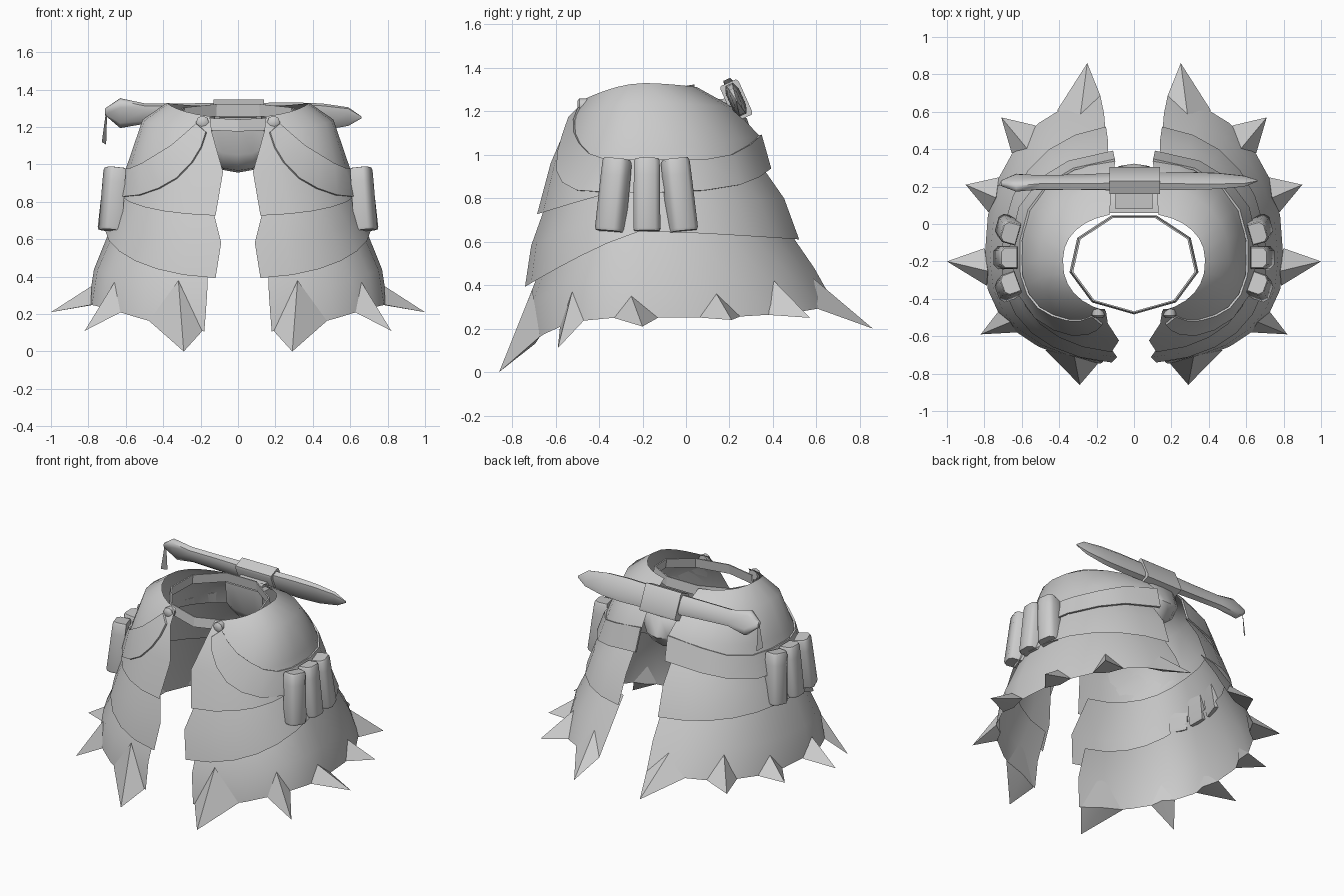
import bpy, bmesh
from math import sin, cos, acos, pi, radians
from mathutils import Vector, Matrix

if "Cube" in bpy.data.objects:
    bpy.data.objects.remove(bpy.data.objects["Cube"])

grey = bpy.data.materials.new("plain grey")
grey.use_nodes = True
grey.diffuse_color = (0.6, 0.6, 0.6, 1)
grey.node_tree.nodes["Principled BSDF"].inputs["Base Color"].default_value = (0.6, 0.6, 0.6, 1)

CY = -0.2      # depth of the waist centre
POWER = 0.88   # squareness of the outline


def make(name, verts, faces, mirror=False, smooth=40):
    mesh = bpy.data.meshes.new(name)
    mesh.from_pydata([tuple(v) for v in verts], [], faces)
    bm = bmesh.new()
    bm.from_mesh(mesh)
    bmesh.ops.recalc_face_normals(bm, faces=bm.faces)
    bm.to_mesh(mesh)
    bm.free()
    mesh.materials.append(grey)
    ob = bpy.data.objects.new(name, mesh)
    bpy.context.collection.objects.link(ob)
    if mirror:
        ob.modifiers.new("Mirror", "MIRROR").use_mirror_merge = False
    if smooth:
        bpy.ops.object.select_all(action="DESELECT")
        ob.select_set(True)
        bpy.context.view_layer.objects.active = ob
        bpy.ops.object.shade_smooth_by_angle(angle=radians(smooth))


def grid(rows, closed=False):
    """Vertices and quads of a lofted grid."""
    n = len(rows[0])
    verts = [v for r in rows for v in r]
    faces = [(i * n + j, i * n + (j + 1) % n, (i + 1) * n + (j + 1) % n, (i + 1) * n + j)
             for i in range(len(rows) - 1) for j in range(n if closed else n - 1)]
    return verts, faces


def loft(rings):
    """Closed tube with capped ends."""
    verts, faces = grid(rings, True)
    n = len(rings[0])
    faces += [tuple(range(n)), tuple(range(len(verts) - n, len(verts)))]
    return verts, faces


def on_row(row, t):
    """Point on a half ring, t = 0 at the front gap and 1 at the back gap."""
    a, yf, yb, zf, zs, zb, gf, gb, p = row
    start = -acos((gf / a) ** (1 / POWER))
    end = acos((gb / a) ** (1 / POWER))
    ang = start + (end - start) * t
    s = abs(sin(ang))
    y_end, z_end = (yf, zf) if ang < 0 else (yb, zb)
    return Vector((a * cos(ang) ** POWER, CY + (y_end - CY) * s ** POWER,
                   zs + (z_end - zs) * s ** p))


# Rows: half width, front y, back y, z at front / side / back, front gap, back gap, z curve
TIERS = {
    "hip_plate": [
        (.38, -.48, .06, 1.25, 1.33, 1.31, .15, .13, 1.5),
        (.51, -.54, .22, 1.17, 1.24, 1.22, .14, .12, 1.5),
        (.585, -.625, .34, .96, 1.02, 1.09, .08, .10, 1.5),
        (.64, -.69, .385, .725, .86, .93, .12, .11, 1.0)],
    "middle_plate": [
        (.585, -.635, .335, .82, .94, .98, .15, .14, 1.2),
        (.665, -.715, .46, .58, .76, .80, .09, .14, 1.1),
        (.71, -.745, .53, .39, .65, .61, .12, .15, 1.1)],
    "lower_plate": [
        (.665, -.675, .475, .48, .70, .66, .16, .15, 1.3),
        (.77, -.745, .60, .30, .44, .48, .165, .16, 2),
        (.80, -.755, .70, .10, .25, .31, .18, .18, 3)],
}
SEGS = 12
for name, rows in TIERS.items():
    make(name + "s", *grid([[on_row(r, i / SEGS) for i in range(SEGS + 1)] for r in rows]),
         mirror=True, smooth=50)


def on_hip(t, z, lift):
    """Point on the hip plate at height z, lifted outwards."""
    pts = [on_row(r, t) for r in TIERS["hip_plate"]]
    for hi, lo in zip(pts, pts[1:]):
        if z >= lo.z or lo is pts[-1]:
            break
    p = hi.lerp(lo, (hi.z - z) / (hi.z - lo.z))
    out = Vector((p.x, p.y - CY, 0.1)).normalized()
    return p + out * lift


# Hip straps: upper and lower edges (place along the hip, height), front clip to back edge
edges = [((.065, 1.215), (.02, 1.17)), ((.11, 1.16), (.05, 1.09)), ((.17, 1.10), (.09, 1.01)),
         ((.24, 1.05), (.14, .925)), ((.31, 1.005), (.20, .87)), ((.38, .98), (.28, .835)),
         ((.46, .975), (.40, .825)), ((.56, .975), (.53, .825)), ((.66, .975), (.65, .835)),
         ((.77, 1.0), (.77, .86)), ((.87, 1.045), (.87, .895)), ((1, 1.09), (1, .935))]
strap = [[on_hip(*up, .002), on_hip(*up, .014), on_hip(*low, .014), on_hip(*low, .002)]
         for up, low in edges]
make("hip_straps", *loft(strap), mirror=True, smooth=35)

# Strap clips at the front
knob = [[(.19 + r * cos(k * pi / 4), y, 1.225 + r * sin(k * pi / 4)) for k in range(8)]
        for y, r in ((-.455, .035), (-.49, .035), (-.5, .022))]
make("strap_clips", *loft(knob), mirror=True, smooth=50)

# Spikes along the hem: tip, height of the root, place and half width along the hem
verts, faces = [], []
hem, wall = TIERS["lower_plate"][2], TIERS["lower_plate"][1]
for tip, root, t, half in (((.29, -.86, 0), .38, .075, .07), ((.82, -.59, .11), .37, .29, .045),
                           ((1, -.2, .21), .35, .475, .045), ((.90, .21, .24), .36, .63, .04),
                           ((.71, .57, .25), .42, .78, .045), ((.25, .86, .2), .43, .945, .055)):
    mid, above = on_row(hem, t), on_row(wall, t)
    top = mid.lerp(above, (root - mid.z) / (above.z - mid.z))
    left, right = on_row(hem, max(t - half, 0)), on_row(hem, min(t + half, 1))
    inner = mid + Vector((-mid.x, CY - mid.y, 0)).normalized() * .03
    b = len(verts)
    verts += [top, left, inner, right, Vector(tip)]
    faces += [(b, b + 1, b + 4), (b + 1, b + 2, b + 4), (b + 2, b + 3, b + 4), (b + 3, b, b + 4),
              (b, b + 3, b + 2, b + 1)]
make("hem_spikes", verts, faces, mirror=True, smooth=30)

# Hip pouches: boxy, leaning outwards at the foot and fanned around the hip
for name, x, y, turn, lean in (("front", .672, -.335, -20, -4), ("middle", .682, -.18, 0, 0),
                               ("back", .672, -.03, 16, 5)):
    m = (Matrix.Translation((x, y, .815)) @ Matrix.Rotation(radians(turn), 4, "Z")
         @ Matrix.Rotation(radians(lean), 4, "X") @ Matrix.Rotation(radians(-6), 4, "Y"))
    rings = [[m @ Vector((px * k, py * k, z)) for px, py in
              ((-.045, -.062), (.03, -.062), (.052, -.038), (.052, .038), (.03, .062), (-.045, .062))]
             for z, k in ((-.168, .92), (-.155, 1), (.09, .97), (.155, .95), (.168, .85))]
    make(name + "_pouches", *loft(rings), mirror=True, smooth=50)

# Waist band, lower at the front
band = []
for dz, k in ((0, 1), (-.065, 1.03), (-.065, 1.0), (0, .97), (0, 1)):
    band.append([(.34 * k * sin(a), -.21 - .265 * k * cos(a), 1.283 - .042 * cos(a) + dz)
                 for a in [2 * pi * i / 9 for i in range(9)]])
make("waist_band", *grid(band, True), smooth=30)

# Back pouch below the sheath loop
rings = []
for x, k in ((-.14, .8), (-.08, 1), (0, 1.05), (.08, 1), (.14, .8)):
    rings.append([(x, .06 + (y - .06) * k, 1.24 + (z - 1.24) * k) for y, z in
                  ((.06, 1.24), (.08, 1.06), (.14, .98), (.24, .97), (.31, 1.05), (.27, 1.17), (.16, 1.24))])
make("back_pouch", *loft(rings), smooth=50)

# Knife across the back, leaning forwards at the top
tilt = Matrix.Translation((0, .225, 1.265)) @ Matrix.Rotation(radians(24), 4, "X")


def bar(name, stations, chamfer, smooth):
    """Chamfered bar from stations of x, top, bottom and half thickness."""
    rings = []
    for x, hi, lo, th in stations:
        q, f = (hi - lo) * chamfer, th * (1 - 2 * chamfer)
        rings.append([tilt @ Vector((x, y, z)) for y, z in
                      ((-f, hi), (f, hi), (th, hi - q), (th, lo + q),
                       (f, lo), (-f, lo), (-th, lo + q), (-th, hi - q))])
    make(name, *loft(rings), smooth=smooth)


bar("knife_handle", [(-.71, .035, .0, .012), (-.63, .09, -.07, .03), (-.5, .06, -.045, .03),
                     (-.3, .06, -.055, .03), (-.12, .06, -.065, .035)], .22, 60)
bar("knife_blade", [(.12, .062, -.085, .033), (.3, .065, -.09, .032), (.45, .06, -.085, .027),
                    (.59, .04, -.06, .017), (.66, -.01, -.02, .003)], .22, 60)
bar("sheath_loop", [(-.13, .073, -.105, .046), (.14, .073, -.105, .046)], .08, 60)

# Sheath hanger joining loop and back pouch
make("sheath_hanger", *loft([[(x, y, z) for y, z in ((.08, 1.25), (.2, 1.26), (.22, 1.15), (.1, 1.15))]
                             for x in (-.1, .1)]), smooth=0)

# Tassel on the pommel
make("tassel", [(-.705, .21, 1.29), (-.728, .20, 1.12), (-.705, .24, 1.105), (-.70, .22, 1.27)],
     [(0, 1, 2, 3)], smooth=0)
